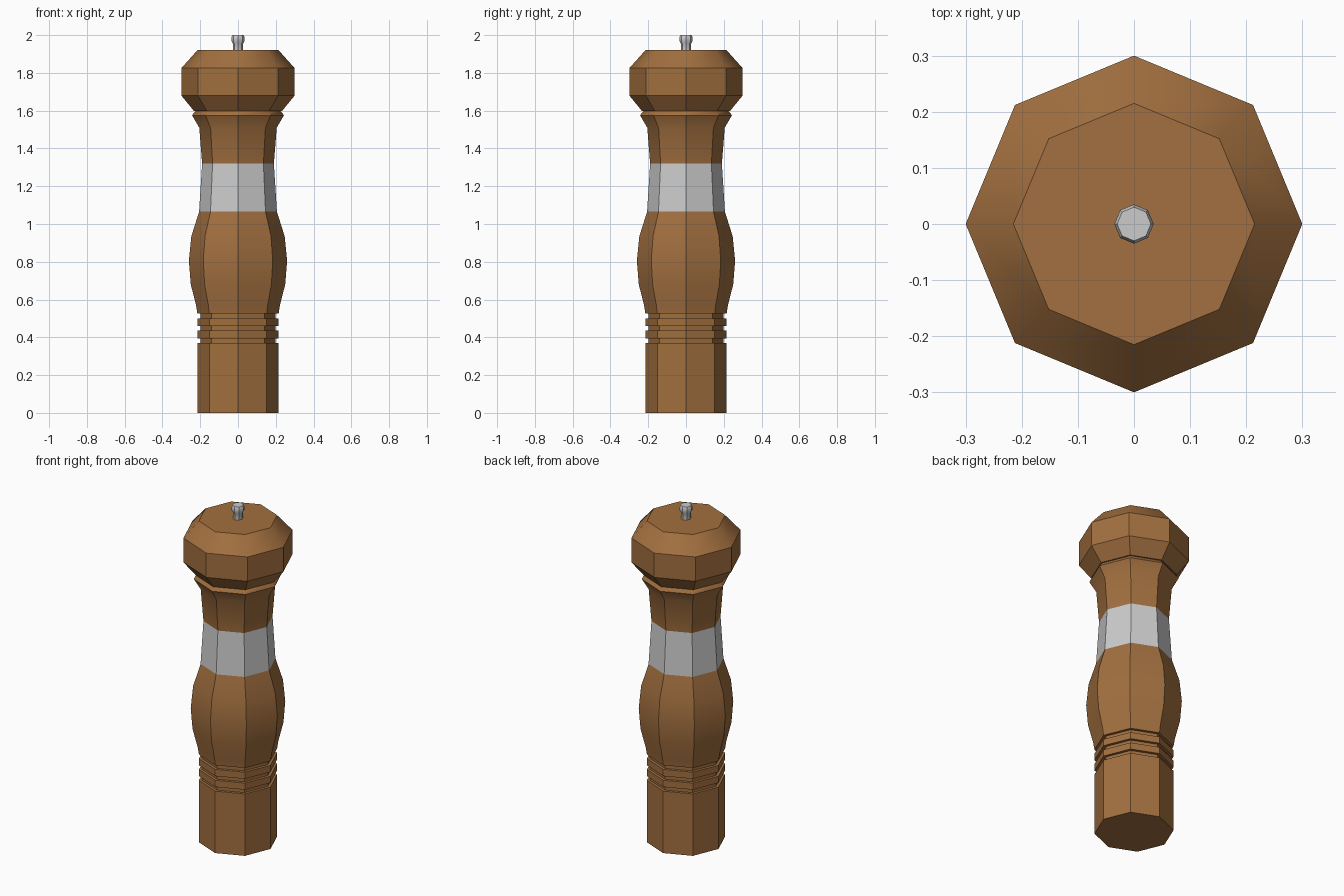
import bpy, bmesh, math

if "Cube" in bpy.data.objects:
    bpy.data.objects.remove(bpy.data.objects["Cube"])

SIDES = 8


def material(name, color):
    m = bpy.data.materials.new(name)
    m.diffuse_color = color
    m.use_nodes = True
    m.node_tree.nodes["Principled BSDF"].inputs["Base Color"].default_value = m.diffuse_color
    return m


def lathe(name, profile, mat=None):
    """Spin (radius, z) points into a capped eight-sided solid."""
    bm = bmesh.new()
    rings = []
    for r, z in profile:
        rings.append([bm.verts.new((r * math.cos(math.tau * i / SIDES),
                                    r * math.sin(math.tau * i / SIDES), z))
                      for i in range(SIDES)])
    for a, b in zip(rings, rings[1:]):
        for i in range(SIDES):
            j = (i + 1) % SIDES
            bm.faces.new((a[i], a[j], b[j], b[i]))
    bm.faces.new(rings[0][::-1])
    bm.faces.new(rings[-1])
    mesh = bpy.data.meshes.new(name)
    bm.to_mesh(mesh)
    bm.free()
    obj = bpy.data.objects.new(name, mesh)
    bpy.context.collection.objects.link(obj)
    if mat:
        mesh.materials.append(mat)
    bpy.ops.object.select_all(action='DESELECT')
    obj.select_set(True)
    bpy.context.view_layer.objects.active = obj
    bpy.ops.object.shade_smooth_by_angle(angle=math.radians(35))
    return obj


wood = material("wood", (0.36, 0.16, 0.05, 1))

# Base and belly, with three turned grooves
body = [(0.215, 0)]
for z in (0.37, 0.435, 0.50):
    body += [(0.215, z), (0.198, z), (0.198, z + 0.025), (0.215, z + 0.025)]
body += [(0.222, 0.57), (0.25, 0.68), (0.26, 0.805), (0.247, 0.935), (0.206, 1.065)]
lathe("body", body, wood)

# Metal band around the waist
lathe("metal_band", [(0.206, 1.065), (0.19, 1.32)])

# Neck with flared collar
lathe("neck", [(0.19, 1.32), (0.205, 1.51), (0.243, 1.575), (0.233, 1.59),
               (0.225, 1.598)], wood)

# Faceted head
lathe("head", [(0.233, 1.598), (0.30, 1.68), (0.30, 1.825), (0.215, 1.92)], wood)

# Small metal finial
lathe("top_knob", [(0.027, 1.92), (0.027, 1.955), (0.035, 1.968),
                   (0.035, 1.988), (0.03, 2.0)])
